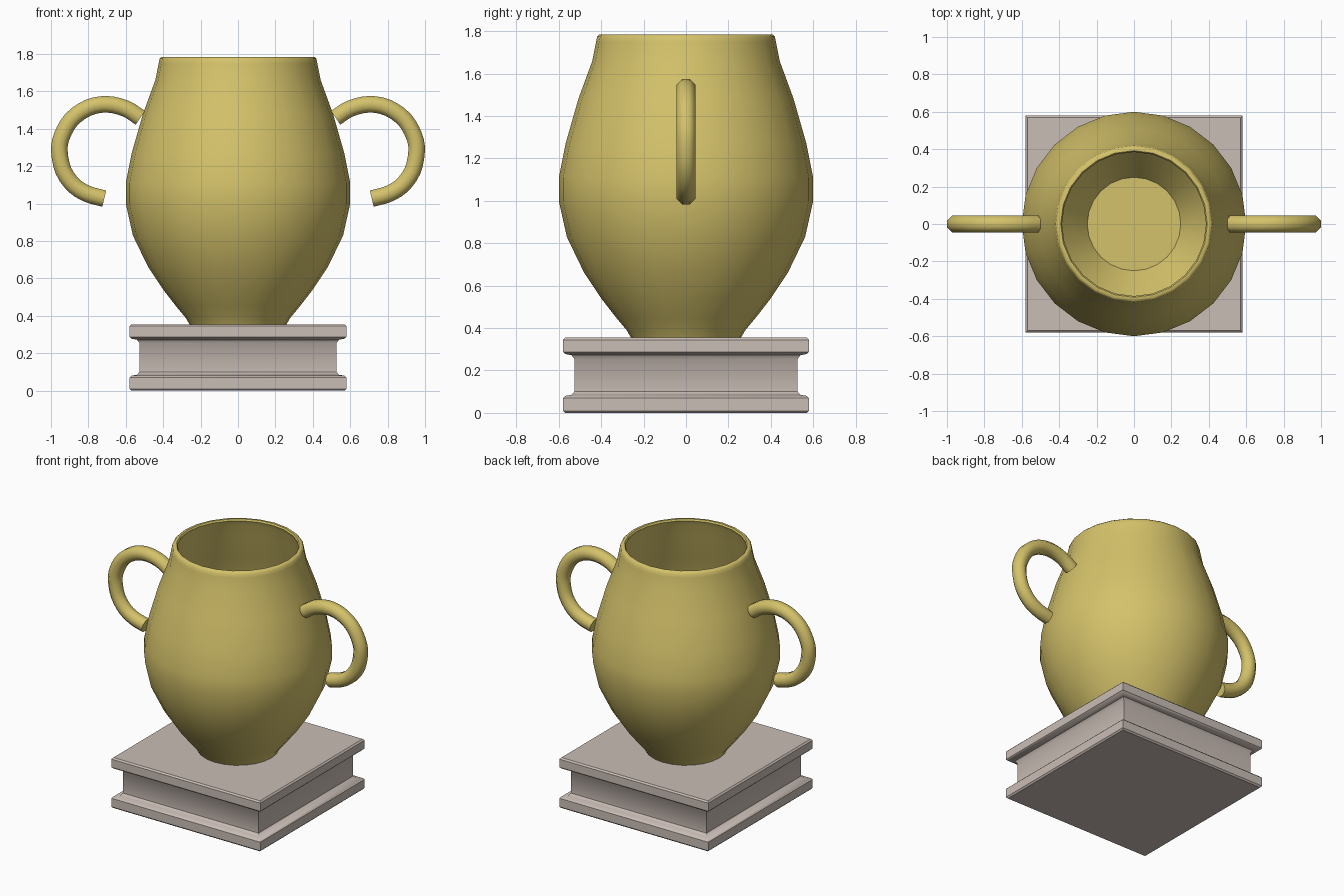
import bpy, bmesh, math
from mathutils import Vector

if "Cube" in bpy.data.objects:
    bpy.data.objects.remove(bpy.data.objects["Cube"])


def material(name, rgb):
    m = bpy.data.materials.new(name)
    m.diffuse_color = (*rgb, 1)
    m.use_nodes = True
    m.node_tree.nodes["Principled BSDF"].inputs["Base Color"].default_value = m.diffuse_color
    return m


GOLD = material("ochre_glaze", (0.66, 0.54, 0.145))
STONE = material("pale_stone", (0.59, 0.51, 0.465))


def loft(name, rings, mat, angle):
    """Bridge rings of points, cap both ends, shade smooth by angle."""
    bm = bmesh.new()
    vs = [[bm.verts.new(p) for p in ring] for ring in rings]
    n = len(vs[0])
    for a, b in zip(vs, vs[1:]):
        for i in range(n):
            j = (i + 1) % n
            bm.faces.new((a[i], a[j], b[j], b[i]))
    bm.faces.new(vs[0][::-1])
    bm.faces.new(vs[-1])
    bmesh.ops.recalc_face_normals(bm, faces=bm.faces)
    mesh = bpy.data.meshes.new(name)
    bm.to_mesh(mesh)
    bm.free()
    mesh.materials.append(mat)
    ob = bpy.data.objects.new(name, mesh)
    bpy.context.collection.objects.link(ob)
    bpy.ops.object.select_all(action='DESELECT')
    ob.select_set(True)
    bpy.context.view_layer.objects.active = ob
    bpy.ops.object.shade_smooth_by_angle(angle=math.radians(angle))
    return ob


def lathe(name, profile, sides, mat, angle, turn=0.0, scale=1.0):
    rings = [[(r * scale * math.cos(turn + math.tau * i / sides),
               r * scale * math.sin(turn + math.tau * i / sides), z)
              for i in range(sides)] for r, z in profile]
    return loft(name, rings, mat, angle)


# Square moulded plinth
plinth = [(0.57, 0.0), (0.58, 0.01), (0.58, 0.07), (0.57, 0.08), (0.54, 0.085),
          (0.527, 0.10), (0.527, 0.255), (0.54, 0.272), (0.57, 0.278),
          (0.58, 0.288), (0.58, 0.345), (0.57, 0.355)]
lathe("plinth", plinth, 4, STONE, 40, math.pi / 4, math.sqrt(2))

# Hollow vase: outer wall up, rim, then inner wall down to the floor
outer = [(0.258, 0.353), (0.28, 0.39), (0.33, 0.45), (0.40, 0.54), (0.48, 0.66),
         (0.562, 0.83), (0.60, 1.0), (0.60, 1.11), (0.568, 1.27), (0.508, 1.48),
         (0.442, 1.66), (0.424, 1.75), (0.419, 1.775), (0.408, 1.785)]
inner = [(0.392, 1.785), (0.385, 1.775), (0.40, 1.74), (0.419, 1.66), (0.485, 1.48),
         (0.546, 1.27), (0.577, 1.11), (0.577, 1.0), (0.54, 0.83), (0.459, 0.66),
         (0.38, 0.555), (0.31, 0.465), (0.25, 0.38)]
lathe("vase", outer + inner, 24, GOLD, 50)

# Curled handles: octagonal section swept along a smooth path
path = [Vector(p) for p in [
    (0.522, 1.459), (0.60, 1.508), (0.70, 1.531), (0.80, 1.513), (0.89, 1.45),
    (0.942, 1.36), (0.955, 1.28), (0.933, 1.175), (0.875, 1.095), (0.80, 1.05),
    (0.715, 1.027)]]
ext = [2 * path[0] - path[1]] + path + [2 * path[-1] - path[-2]]
fine = []
for a, b, c, d in zip(ext, ext[1:], ext[2:], ext[3:]):
    for t in (0, 1 / 3, 2 / 3):
        fine.append(0.5 * (2 * b + (c - a) * t + (2 * a - 5 * b + 4 * c - d) * t * t
                           + (3 * b - a - 3 * c + d) * t ** 3))
fine.append(path[-1])

for side, name in ((1, "right_handle"), (-1, "left_handle")):
    rings = []
    for i, p in enumerate(fine):
        tan = (fine[min(i + 1, len(fine) - 1)] - fine[max(i - 1, 0)]).normalized()
        nor = Vector((-tan.y, tan.x))
        # slightly rounded ends
        ring = []
        for k in range(8):
            ang = math.tau * (k + 0.5) / 8
            q = p + nor * 0.048 * math.cos(ang)
            ring.append((side * q.x, 0.048 * math.sin(ang), q.y))
        rings.append(ring)
    loft(name, rings, GOLD, 50)
